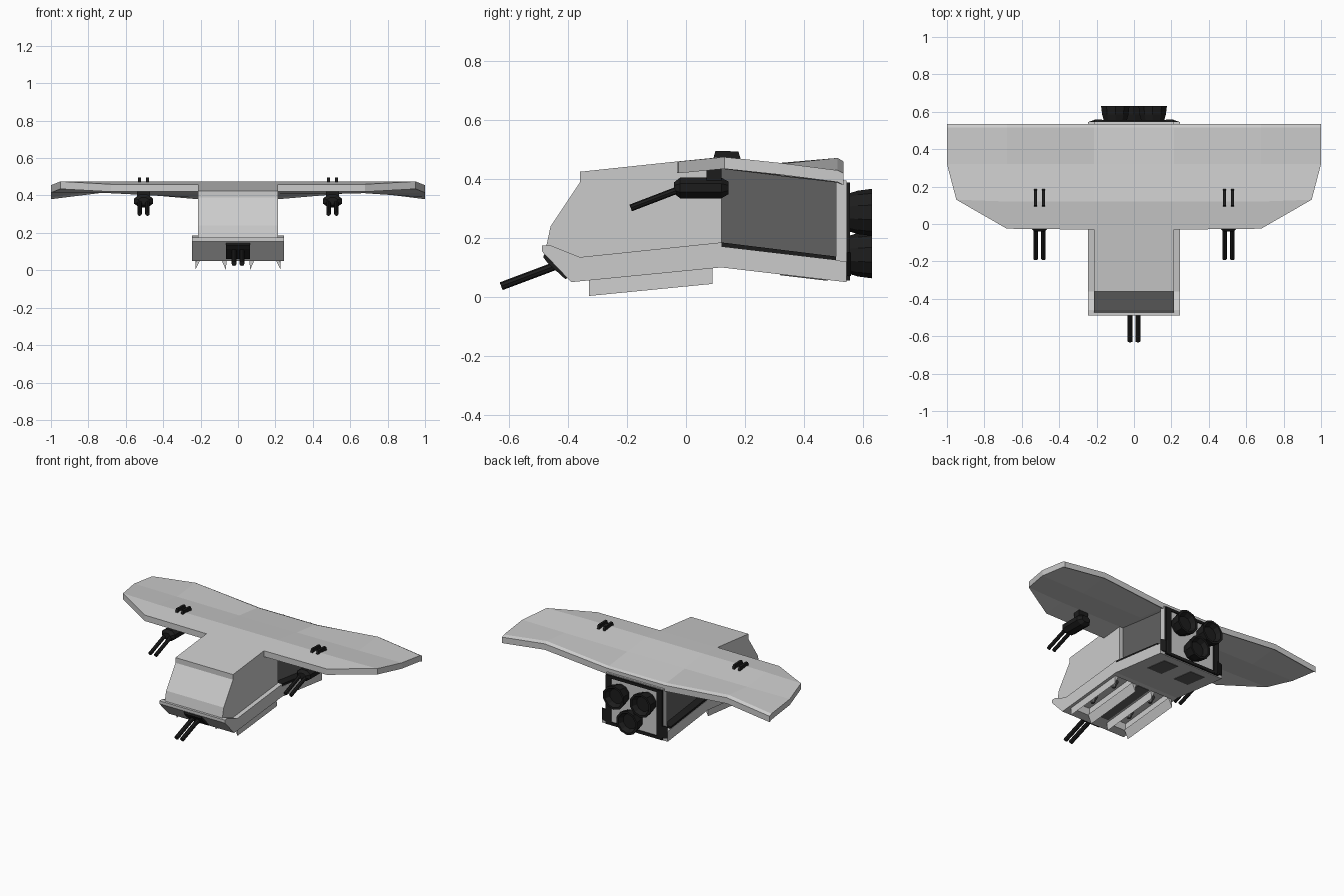
import bpy, bmesh, math
from mathutils import Vector, Matrix

if "Cube" in bpy.data.objects:
    bpy.data.objects.remove(bpy.data.objects["Cube"])


def material(name, v):
    m = bpy.data.materials.new(name)
    m.diffuse_color = (v, v, v, 1)
    m.use_nodes = True
    m.node_tree.nodes["Principled BSDF"].inputs["Base Color"].default_value = m.diffuse_color
    return m


BLACK = material("black_metal", 0.012)
DARK = material("dark_panel", 0.12)


def finish(bm, name, mat=None):
    bmesh.ops.recalc_face_normals(bm, faces=bm.faces[:])
    me = bpy.data.meshes.new(name)
    bm.to_mesh(me)
    bm.free()
    ob = bpy.data.objects.new(name, me)
    bpy.context.collection.objects.link(ob)
    if mat:
        me.materials.append(mat)
    return ob


def extrude(name, pts, offset, mat=None):
    """Closed 3D outline swept along an offset."""
    bm = bmesh.new()
    off = Vector(offset)
    a = [bm.verts.new(p) for p in pts]
    b = [bm.verts.new(Vector(p) + off) for p in pts]
    bm.faces.new(a)
    bm.faces.new(b[::-1])
    for i in range(len(a)):
        j = (i + 1) % len(a)
        bm.faces.new((a[i], b[i], b[j], a[j]))
    return finish(bm, name, mat)


def prism(name, yz, x0, x1, mat=None):
    return extrude(name, [(x0, y, z) for y, z in yz], (x1 - x0, 0, 0), mat)


def box(name, x, y, z, mat=None):
    return prism(name, [(y[0], z[0]), (y[1], z[0]), (y[1], z[1]), (y[0], z[1])], x[0], x[1], mat)


def tube(name, p, q, r1, r2, n=8, mat=BLACK):
    p, q = Vector(p), Vector(q)
    d = q - p
    m = Matrix.Translation((p + q) / 2) @ d.to_track_quat('Z', 'Y').to_matrix().to_4x4()
    bm = bmesh.new()
    bmesh.ops.create_cone(bm, cap_ends=True, segments=n, radius1=r1, radius2=r2,
                          depth=d.length, matrix=m)
    return finish(bm, name, mat)


def belly(y):
    return 0.05 + (y + 0.39) * 0.098 if y < 0.12 else 0.10 - (y - 0.12) * 0.1176


# Cabin, rear compartment and rear frame
prism("cabin", [(-.36, .425), (-.36, .39), (-.46, .24), (-.475, .17), (-.36, .13),
                (.12, .15), (.12, .44), (-.03, .43), (-.03, .46)], -.215, .215)
prism("rear_compartment", [(.11, .15), (.52, .10), (.52, .39), (.11, .445)], -.19, .19, DARK)
prism("rear_frame", [(.51, .06), (.545, .06), (.545, .395), (.51, .40)], -.215, .215)

# Lower hull with two open bays
hull = prism("lower_hull", [(-.49, .175), (-.49, .155), (-.39, .05), (.12, .10), (.545, .05),
                            (.545, .12), (.12, .17), (.12, .185), (-.36, .135), (-.46, .175)],
             -.245, .245)
for s in (-1, 1):
    yz = [(y, belly(y) + d) for y, d in ((-.33, -.03), (.09, -.03), (.09, .05), (-.33, .05))]
    cut = prism("bay_cutter", yz, *sorted((s * .08, s * .21)))
    cut.hide_render = True
    cut.hide_viewport = True
    mod = hull.modifiers.new("bay", 'BOOLEAN')
    mod.operation = 'DIFFERENCE'
    mod.solver = 'EXACT'
    mod.object = cut

for s in (-1, 1):
    # Open bay doors, wedge shaped
    for edge, tip, inner in ((.225, .228, .20), (.06, .065, .09)):
        z = belly(-.33)
        extrude("bay_door", [(s * edge, -.33, z + .003), (s * inner, -.33, z + .003),
                             (s * tip, -.33, .003)], (0, .42, .041))
    # Bay contents
    for y in (-.22, -.02):
        z = belly(y)
        tube("bay_clamp", (s * .145, y, z + .05), (s * .145, y, z + .005), .03, .012, 6, DARK)
    # Belly vents
    prism("belly_vent", [(.32, belly(.32) - .003), (.48, belly(.48) - .003),
                         (.48, belly(.48) + .01), (.32, belly(.32) + .01)],
          *sorted((s * .05, s * .16)), mat=DARK)
    # Black trim along the sill of the side recess
    prism("side_sill", [(.12, .165), (.12, .185), (.51, .137), (.51, .115)],
          *sorted((s * .18, s * .243)), mat=BLACK)
    # Black trim around the back panel
    box("back_frame_side", sorted((s * .17, s * .21)), (.54, .558), (.06, .385), BLACK)
    extrude("back_frame_corner", [(s * .245, .545, .07), (s * .2, .545, .07), (s * .2, .56, .07)],
            (0, 0, .08), BLACK)
prism("belly_strip", [(-.3, belly(-.3) - .003), (.09, belly(.09) - .003),
                      (.09, belly(.09) + .01), (-.3, belly(-.3) + .01)], -.045, .045, DARK)
box("back_panel", (-.18, .18), (.54, .55), (.07, .38))
box("back_frame_bottom", (-.21, .21), (.54, .557), (.055, .075), BLACK)
box("back_frame_top", (-.21, .21), (.54, .557), (.37, .388), BLACK)

# Three engine nozzles with hollow ends
for x, z in ((-.1, .287), (.1, .287), (0, .143)):
    bm = bmesh.new()
    rings = []
    for y, r in ((.545, .062), (.585, .074), (.632, .08), (.632, .066), (.60, .05)):
        rings.append([bm.verts.new((x + r * math.cos(a), y, z + r * math.sin(a)))
                      for a in [math.pi * (i + .5) / 5 for i in range(10)]])
    for a, b in zip(rings, rings[1:]):
        for i in range(10):
            j = (i + 1) % 10
            bm.faces.new((a[i], a[j], b[j], b[i]))
    bm.faces.new(rings[0])
    bm.faces.new(rings[-1])
    finish(bm, "engine_nozzle", BLACK)

# Gull-shaped wing: half-span stations of (x, y, z), mirrored
half = [[(.215, -.03, .46), (.215, .12, .475), (.215, .32, .45), (.215, .515, .428), (.215, .535, .42)],
        [(.68, -.025, .46), (.68, .12, .475), (.68, .32, .452), (.68, .515, .472), (.68, .535, .46)],
        [(.95, .13, .475), (.95, .13, .475), (1, .32, .455), (1, .515, .43), (1, .535, .42)]]
stations = [[(-x, y, z) for x, y, z in s] for s in half[::-1]] + half
bm = bmesh.new()
grid = [[bm.verts.new(p) for p in s] for s in stations]
for a, b in zip(grid, grid[1:]):
    for i in range(4):
        bm.faces.new((a[i], b[i], b[i + 1], a[i + 1]))
bmesh.ops.remove_doubles(bm, verts=bm.verts[:], dist=1e-4)
ext = bmesh.ops.extrude_face_region(bm, geom=bm.faces[:], use_keep_orig=True)
bmesh.ops.translate(bm, vec=(0, 0, -.04),
                    verts=[v for v in ext["geom"] if isinstance(v, bmesh.types.BMVert)])
finish(bm, "wing")

# Wing guns: pod, mount, twin barrels and the fins above the wing
for s in (-1, 1):
    cx = s * .505
    rings = [(-.04, .028), (-.02, .05), (.12, .05), (.145, .03)]
    bm = bmesh.new()
    loops = []
    for y, r in rings:
        loops.append([bm.verts.new((cx + r * 1.08 * math.cos(a), y, .37 + r * .76 * math.sin(a)))
                      for a in [math.pi * (i + .5) / 4 for i in range(8)]])
    for a, b in zip(loops, loops[1:]):
        for i in range(8):
            j = (i + 1) % 8
            bm.faces.new((a[i], a[j], b[j], b[i]))
    bm.faces.new(loops[0])
    bm.faces.new(loops[-1])
    finish(bm, "wing_gun_pod", BLACK)
    box("wing_gun_mount", (cx - .035, cx + .035), (.07, .12), (.39, .445), BLACK)
    for o in (-.021, .021):
        tube("wing_gun_barrel", (cx + o, 0, .374), (cx + o, -.188, .302), .012, .012)
        prism("wing_fin", [(.09, .46), (.19, .455), (.178, .494), (.1, .496)],
              cx + o - .008, cx + o + .008, BLACK)

# Chin gun: sloped housing and twin barrels
prism("chin_gun_housing", [(-.478, .155), (-.485, .135), (-.47, .115), (-.41, .06), (-.39, .07), (-.44, .155)],
      -.065, .065, BLACK)
for o in (-.021, .021):
    tube("chin_gun_barrel", (o, -.41, .118), (o, -.628, .036), .014, .014)
